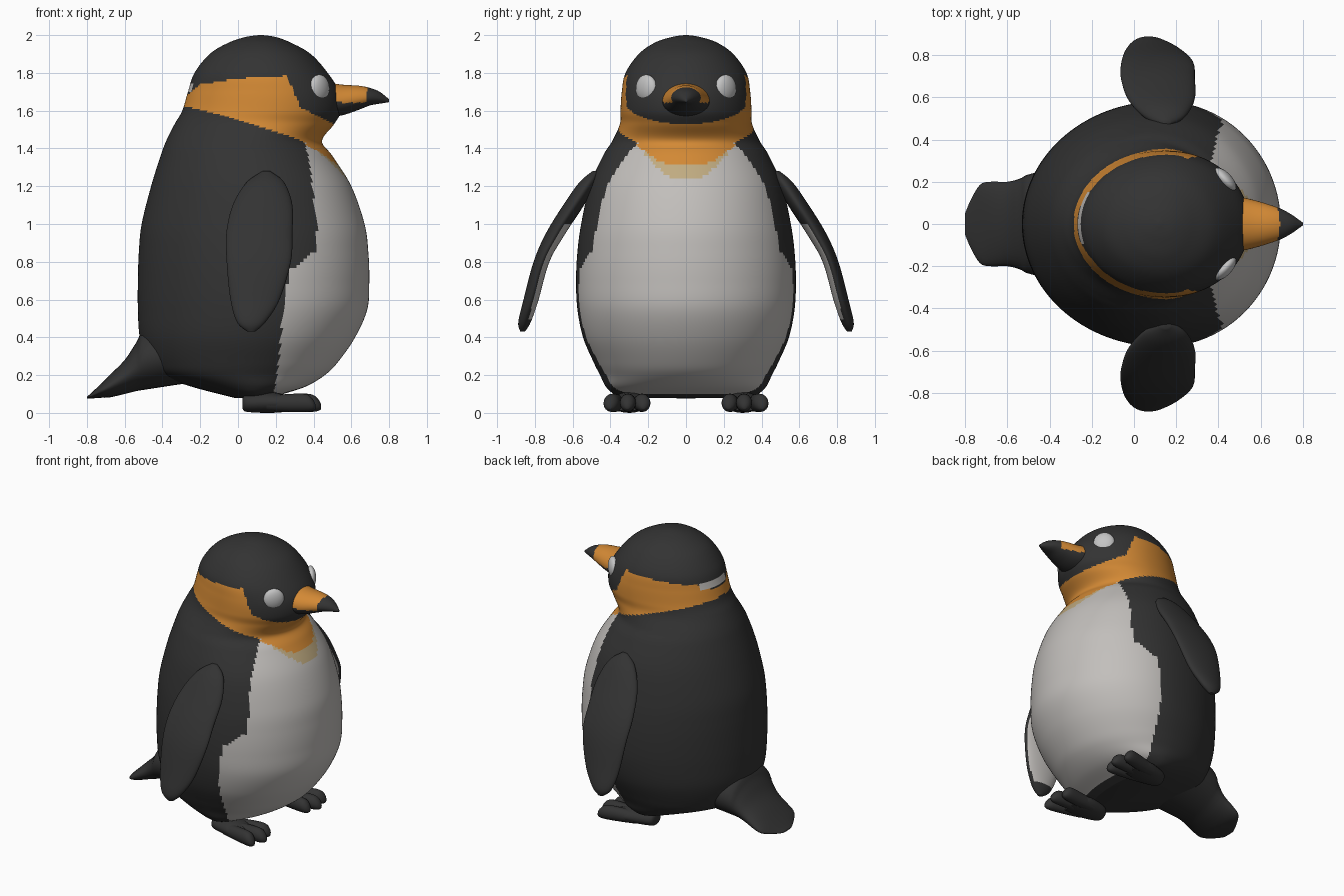
import bpy, bmesh, math
from mathutils import Vector, Matrix

if "Cube" in bpy.data.objects:
    bpy.data.objects.remove(bpy.data.objects["Cube"])


def material(name, rgb):
    m = bpy.data.materials.new(name)
    m.use_nodes = True
    m.diffuse_color = (*rgb, 1)
    m.node_tree.nodes["Principled BSDF"].inputs["Base Color"].default_value = (*rgb, 1)
    m.roughness = 0.8
    return m


black = material("black_feathers", (0.033, 0.033, 0.033))
white = material("white_feathers", (0.54, 0.52, 0.50))
orange = material("orange", (0.65, 0.25, 0.035))
tan = material("pale_orange", (0.53, 0.41, 0.22))
eye_grey = material("eye_grey", (0.55, 0.55, 0.55))


def smooth_path(rows, steps):
    """Catmull-Rom interpolation through rows of values."""
    out = []
    for i in range(len(rows) - 1):
        p = [rows[max(i - 1, 0)], rows[i], rows[i + 1], rows[min(i + 2, len(rows) - 1)]]
        for s in range(steps):
            t = s / steps
            out.append([b + 0.5 * t * (c - a + t * (2 * a - 5 * b + 4 * c - d
                        + t * (3 * (b - c) + d - a))) for a, b, c, d in zip(*p)])
    return out + [list(rows[-1])]


def lookup(points, v):
    """Piecewise linear curve."""
    if v <= points[0][0]:
        return points[0][1]
    for (a, p), (b, q) in zip(points, points[1:]):
        if v <= b:
            return p + (q - p) * (v - a) / (b - a)
    return points[-1][1]


def finish(name, bm, mats, rule=None, angle=60):
    bmesh.ops.recalc_face_normals(bm, faces=bm.faces)
    bm.normal_update()
    if rule:
        for f in bm.faces:
            f.material_index = rule(f.calc_center_median(), f.normal)
    mesh = bpy.data.meshes.new(name)
    bm.to_mesh(mesh)
    bm.free()
    for m in mats:
        mesh.materials.append(m)
    obj = bpy.data.objects.new(name, mesh)
    bpy.context.collection.objects.link(obj)
    bpy.ops.object.select_all(action="DESELECT")
    obj.select_set(True)
    bpy.context.view_layer.objects.active = obj
    bpy.ops.object.shade_smooth_by_angle(angle=math.radians(angle))
    return obj


def loft(name, rows, axis, mats, rule=None, segs=24, steps=4, mid=(0.5, 0.5), side=1):
    """Oval rings along an axis; row = position, then low/high of both cross directions."""
    bm = bmesh.new()
    rings = []
    for t, a0, a1, b0, b1 in smooth_path(rows, steps):
        ca, cb = a0 + mid[0] * (a1 - a0), b0 + mid[1] * (b1 - b0)
        ring = []
        for k in range(segs):
            ang = 2 * math.pi * k / segs
            c, s = math.cos(ang), math.sin(ang)
            a = ca + c * (a1 - ca if c > 0 else ca - a0)
            b = cb + s * (b1 - cb if s > 0 else cb - b0)
            co = (a, b * side, t) if axis == "z" else (t, a * side, b)
            ring.append(bm.verts.new(co))
        rings.append(ring)
    for r, q in zip(rings, rings[1:]):
        for k in range(segs):
            n = (k + 1) % segs
            bm.faces.new((r[k], r[n], q[n], q[k]))
    bm.faces.new(rings[0])
    bm.faces.new(rings[-1])
    return finish(name, bm, mats, rule)


# Body and head in one skin: height, back x, front x, half width
profile = [
    (0.08, -0.02, 0.18, 0.30), (0.10, -0.10, 0.24, 0.38), (0.14, -0.25, 0.36, 0.425),
    (0.20, -0.42, 0.46, 0.455), (0.27, -0.48, 0.53, 0.49), (0.40, -0.52, 0.62, 0.545),
    (0.55, -0.53, 0.685, 0.575), (0.70, -0.53, 0.695, 0.582), (0.85, -0.525, 0.69, 0.575),
    (1.0, -0.51, 0.67, 0.555), (1.2, -0.46, 0.60, 0.51), (1.36, -0.41, 0.50, 0.44),
    (1.44, -0.38, 0.445, 0.39), (1.53, -0.335, 0.51, 0.35), (1.6, -0.295, 0.545, 0.347),
    (1.7, -0.265, 0.535, 0.34), (1.8, -0.23, 0.475, 0.32), (1.9, -0.15, 0.385, 0.25),
    (1.96, -0.05, 0.28, 0.165), (1.99, 0.04, 0.20, 0.075), (2.0, 0.11, 0.13, 0.01)]

belly_edge = [(0.1, 0.19), (0.3, 0.22), (0.55, 0.24), (0.75, 0.27), (0.86, 0.41),
              (1.0, 0.42), (1.15, 0.40), (1.37, 0.37), (1.43, 0.35)]
collar_top = [(-0.26, 1.69), (-0.2, 1.74), (0, 1.77), (0.26, 1.785), (0.295, 1.70),
              (0.33, 1.62), (0.42, 1.57), (0.51, 1.53)]
collar_low = [(-0.3, 1.63), (-0.1, 1.58), (0.2, 1.49), (0.36, 1.43)]
bib_low = [(0, 1.31), (0.08, 1.315), (0.15, 1.335), (0.28, 1.43)]
fade_low = [(0, 1.24), (0.1, 1.25), (0.22, 1.37)]


def body_colour(c, n):
    low = lookup(collar_low, c.x) if c.x < 0.36 else lookup(bib_low, abs(c.y))
    if c.z > low:
        if c.x < -0.21 and -0.1 < c.y < 0.15 and 1.70 < c.z < 1.75:
            return 1  # pale nape patch
        return 2 if c.z < lookup(collar_top, c.x) else 0
    if c.x > 0.36 and abs(c.y) < 0.22 and c.z > lookup(fade_low, abs(c.y)):
        return 3
    return 1 if c.z > 0.1 and c.x > lookup(belly_edge, c.z) else 0


loft("body_and_head", [(z, b, f, -w, w) for z, b, f, w in profile], "z",
     [black, white, orange, tan], body_colour, segs=176, steps=9, mid=(0.54, 0.5))

# Tail
tail = [(-0.25, 0.28, 0.16, 0.5), (-0.48, 0.24, 0.125, 0.45), (-0.54, 0.215, 0.115, 0.37),
        (-0.60, 0.20, 0.10, 0.28), (-0.68, 0.20, 0.082, 0.20), (-0.73, 0.185, 0.08, 0.15),
        (-0.775, 0.11, 0.076, 0.107), (-0.80, 0.05, 0.075, 0.085)]
loft("tail", [(x, -w, w, lo, hi) for x, w, lo, hi in tail], "x", [black], segs=32)

# Beak: orange upper sides, dark tip and lower half
beak = [(0.44, 0.14, 1.56, 1.755), (0.55, 0.118, 1.575, 1.738), (0.64, 0.092, 1.605, 1.732),
        (0.70, 0.07, 1.628, 1.72), (0.75, 0.042, 1.637, 1.70), (0.80, 0.006, 1.645, 1.66)]
loft("beak", [(x, -w, w, lo, hi) for x, w, lo, hi in beak], "x", [black, orange],
     lambda c, n: int(c.z > 1.643 and c.x < 0.69 - 2 * c.y ** 2), segs=40, steps=8,
     mid=(0.5, 0.45))

# Flippers: height, centre x, half x, centre y, half y
flipper = [(0.43, 0.07, 0.02, 0.865, 0.012), (0.48, 0.07, 0.075, 0.855, 0.033),
           (0.6, 0.09, 0.13, 0.82, 0.04), (0.8, 0.11, 0.17, 0.765, 0.042),
           (0.95, 0.113, 0.175, 0.69, 0.052), (1.1, 0.13, 0.158, 0.595, 0.055),
           (1.22, 0.145, 0.10, 0.52, 0.045), (1.28, 0.15, 0.02, 0.48, 0.015)]
flipper_rows = [(z, x - rx, x + rx, y - ry, y + ry) for z, x, rx, y, ry in flipper]

# Feet: pad rows and toes (root y, tip y, tip x)
pad = [(0.025, 0.26, 0.33, 0.02, 0.08), (0.05, 0.23, 0.36, 0.005, 0.1),
       (0.18, 0.20, 0.40, 0.0, 0.11), (0.29, 0.21, 0.41, 0.01, 0.085)]
toes = [(0.25, 0.225, 0.41), (0.30, 0.31, 0.44), (0.35, 0.405, 0.41)]

for side, label in ((1, "left"), (-1, "right")):
    loft(label + "_flipper", flipper_rows, "z", [black, white],
         lambda c, n: int(n.y * side < -0.65 and 0.5 < c.z < 1.0), segs=40, steps=6, side=side)
    loft(label + "_foot", pad, "x", [black], side=side)
    for i, (root, tip, end) in enumerate(toes):
        rows = []
        for t, w, lo, hi in ((0, 0.04, 0.01, 0.09), (0.45, 0.042, 0.005, 0.1),
                             (0.8, 0.042, 0.005, 0.1), (0.94, 0.03, 0.01, 0.075),
                             (1, 0.01, 0.02, 0.045)):
            y = root + (tip - root) * t
            rows.append((0.15 + (end - 0.15) * t, y - w, y + w, lo, hi))
        loft(f"{label}_toe_{i + 1}", rows, "x", [black], segs=16, side=side)

    # Eyes: flattened balls facing forward and outward
    bm = bmesh.new()
    bmesh.ops.create_uvsphere(bm, u_segments=24, v_segments=16, radius=1)
    turn = Matrix.Rotation(side * math.radians(43), 4, "Z")
    shape = Matrix.Diagonal(Vector((0.034, 0.07, 0.073, 1)))
    place = Matrix.Translation((0.43, side * 0.21, 1.718))
    bmesh.ops.transform(bm, matrix=place @ turn @ shape, verts=bm.verts)
    finish(label + "_eye", bm, [eye_grey])
